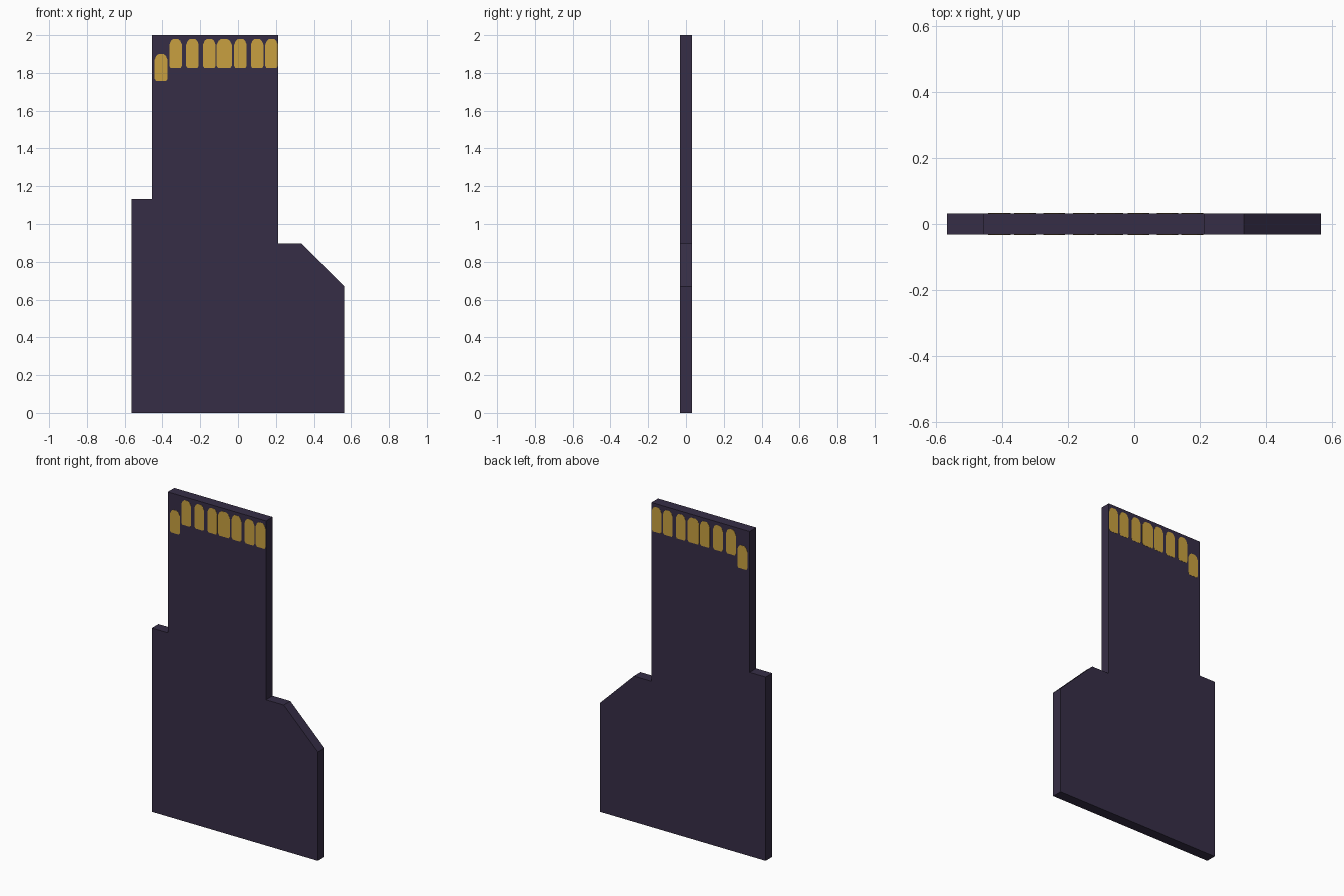
import bpy, bmesh

if "Cube" in bpy.data.objects:
    bpy.data.objects.remove(bpy.data.objects["Cube"])

T = 0.032      # half thickness of the board
RAISE = 0.001  # contact plate thickness


def material(name, rgb):
    m = bpy.data.materials.new(name)
    m.diffuse_color = (*rgb, 1)
    m.use_nodes = True
    m.node_tree.nodes["Principled BSDF"].inputs["Base Color"].default_value = m.diffuse_color
    return m


def extrude_profile(name, pts, y0, y1, mat):
    """Solid made by extruding an x/z outline from y0 to y1."""
    bm = bmesh.new()
    face = bm.faces.new([bm.verts.new((x, y0, z)) for x, z in pts])
    res = bmesh.ops.extrude_face_region(bm, geom=[face])
    verts = [v for v in res["geom"] if isinstance(v, bmesh.types.BMVert)]
    bmesh.ops.translate(bm, verts=verts, vec=(0, y1 - y0, 0))
    bmesh.ops.recalc_face_normals(bm, faces=bm.faces)
    me = bpy.data.meshes.new(name)
    bm.to_mesh(me)
    bm.free()
    me.materials.append(mat)
    ob = bpy.data.objects.new(name, me)
    bpy.context.collection.objects.link(ob)
    return ob


dark = material("dark purple board", (0.037, 0.027, 0.061))
gold = material("gold contact", (0.578, 0.352, 0.051))

# Board: wide base, stepped left shoulder, chamfered right shoulder, neck
extrude_profile("board", [
    (-0.565, 0), (0.565, 0), (0.565, 0.67), (0.333, 0.898), (0.213, 0.898),
    (0.213, 2), (-0.456, 2), (-0.456, 1.132), (-0.565, 1.132)], -T, T, dark)

# Contacts: centre x, half width, bottom z, top z
contacts = [(-0.407, 0.034, 1.757, 1.90)]
contacts += [(x, 0.033, 1.825, 1.98) for x in (-0.33, -0.241, -0.152, 0.013, 0.101, 0.177)]
contacts.append((-0.073, 0.04, 1.825, 1.98))

for i, (x, w, z0, z1) in enumerate(contacts):
    outline = [(x - w * 0.8, z0), (x + w * 0.8, z0), (x + w, z0 + 0.012),
               (x + w, z1 - 0.03), (x + w * 0.75, z1 - 0.01), (x + w * 0.4, z1),
               (x - w * 0.4, z1), (x - w * 0.75, z1 - 0.01), (x - w, z1 - 0.03),
               (x - w, z0 + 0.012)]
    for side, s in (("front", -1), ("back", 1)):
        extrude_profile(f"contact_{side}_{i + 1}", outline,
                        s * (T - 0.002), s * (T + RAISE), gold)
